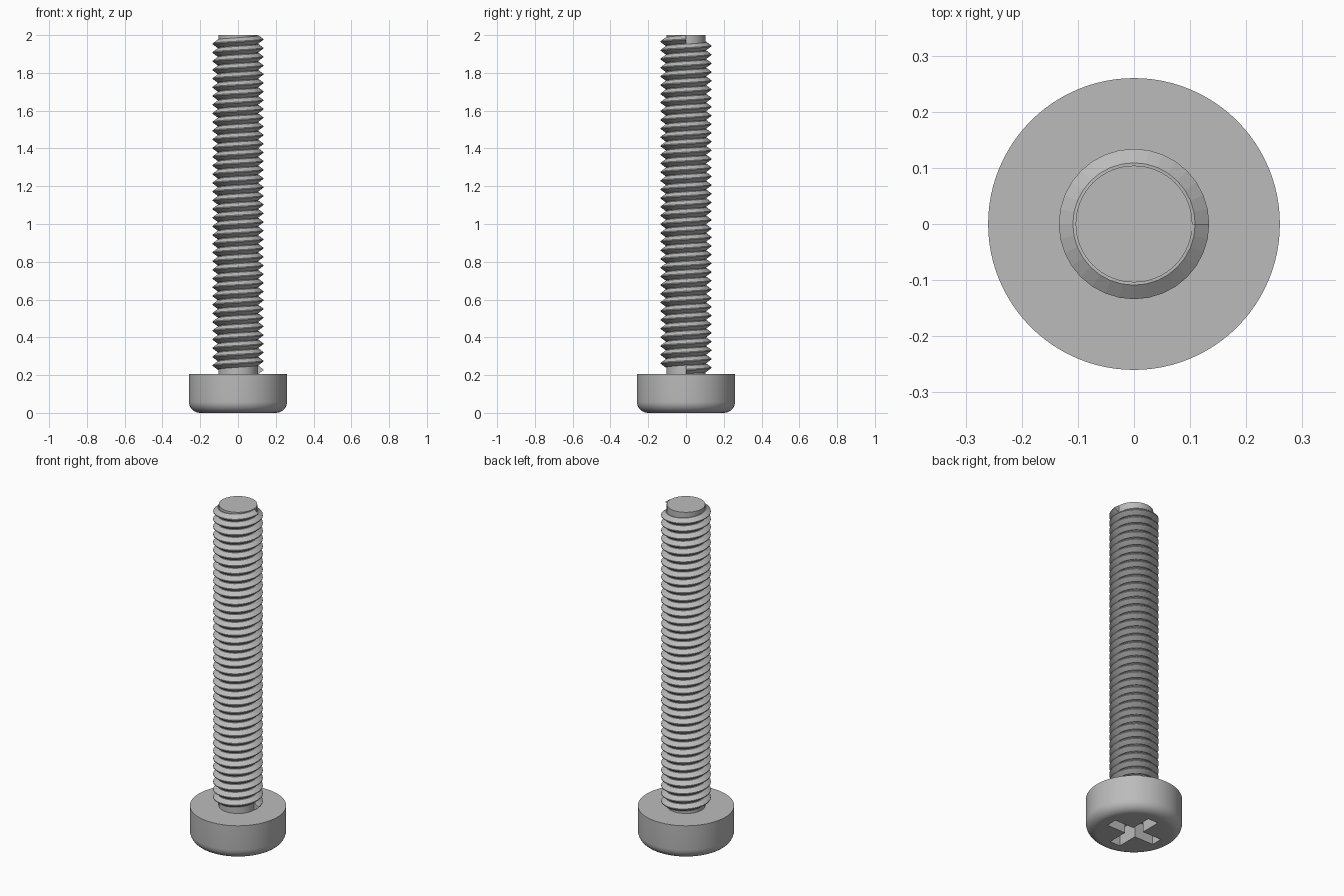
import bpy, bmesh, math
from mathutils import Vector

cube = bpy.data.objects.get("Cube")
if cube:
    bpy.data.objects.remove(cube, do_unlink=True)

steel = bpy.data.materials.new("steel_grey")
steel.use_nodes = True
GREY = (0.5, 0.5, 0.5, 1)
steel.diffuse_color = GREY
steel.node_tree.nodes["Principled BSDF"].inputs["Base Color"].default_value = GREY

HEAD_R, HEAD_H, FILLET = 0.26, 0.205, 0.06
CORE_R, ROOT_R, CREST_R = 0.104, 0.109, 0.134
TURNS, SEGMENTS = 38, 32
PITCH = (2 - HEAD_H) / (TURNS + 1)


def add_object(name, bm):
    bmesh.ops.recalc_face_normals(bm, faces=bm.faces)
    mesh = bpy.data.meshes.new(name)
    bm.to_mesh(mesh)
    bm.free()
    mesh.materials.append(steel)
    obj = bpy.data.objects.new(name, mesh)
    bpy.context.collection.objects.link(obj)
    return obj


def lathe(name, profile, steps):
    """Revolve an (r, z) profile that starts and ends on the axis."""
    bm = bmesh.new()
    verts = [bm.verts.new((r, 0, z)) for r, z in profile]
    edges = [bm.edges.new(pair) for pair in zip(verts, verts[1:])]
    bmesh.ops.spin(bm, geom=verts + edges, cent=(0, 0, 0), axis=(0, 0, 1),
                   angle=math.tau, steps=steps, use_merge=True)
    bmesh.ops.remove_doubles(bm, verts=bm.verts, dist=1e-5)
    return add_object(name, bm)


def smooth(obj):
    bpy.ops.object.select_all(action='DESELECT')
    obj.select_set(True)
    bpy.context.view_layer.objects.active = obj
    bpy.ops.object.shade_smooth_by_angle(angle=math.radians(30))


# Head with a rounded lower rim
arc = [(HEAD_R - FILLET + FILLET * math.sin(a), FILLET - FILLET * math.cos(a))
       for a in (math.pi / 2 * i / 8 for i in range(9))]
head = lathe("head", [(0, 0)] + arc + [(HEAD_R, HEAD_H), (0, HEAD_H)], 96)

# Cross recess cut into the underside
ARM, HALF_W, DEPTH = 0.16, 0.034, 0.1
bm = bmesh.new()
outline = []
for quarter in range(4):
    a = quarter * math.pi / 2
    along, across = Vector((math.cos(a), math.sin(a), 0)), Vector((-math.sin(a), math.cos(a), 0))
    outline += [along * ARM - across * HALF_W, along * ARM + across * HALF_W,
                along * HALF_W + across * HALF_W]
face = bm.faces.new([bm.verts.new(p + Vector((0, 0, -0.02))) for p in outline])
top = bmesh.ops.extrude_face_region(bm, geom=[face])
bmesh.ops.translate(bm, vec=(0, 0, DEPTH + 0.02),
                    verts=[v for v in top["geom"] if isinstance(v, bmesh.types.BMVert)])
cutter = add_object("cross_recess_cutter", bm)
cutter.hide_render = True
cutter.hide_set(True)
cut = head.modifiers.new("cross_recess", 'BOOLEAN')
cut.object = cutter
cut.solver = 'EXACT'
bpy.context.view_layer.objects.active = head
bpy.ops.object.modifier_apply(modifier=cut.name)
bpy.data.objects.remove(cutter, do_unlink=True)
smooth(head)

# Plain core of the shank
core = lathe("core", [(0, HEAD_H - 0.02), (CORE_R, HEAD_H - 0.02), (CORE_R, 2), (0, 2)], 64)
smooth(core)

# Helical thread: a tooth section swept up the core, square-ended
half = PITCH * 0.46
section = [(CORE_R - 0.004, -half), (ROOT_R, -half), (CREST_R, -half * 0.12),
           (CREST_R, half * 0.12), (ROOT_R, half), (CORE_R - 0.004, half)]
bm = bmesh.new()
previous = None
for i in range(TURNS * SEGMENTS + 1):
    a = math.tau * i / SEGMENTS
    mid = HEAD_H + PITCH / 2 + PITCH * i / SEGMENTS
    ring = [bm.verts.new((r * math.cos(a), r * math.sin(a), mid + dz)) for r, dz in section]
    if previous:
        for j in range(len(ring)):
            k = (j + 1) % len(ring)
            bm.faces.new((previous[j], previous[k], ring[k], ring[j]))
    else:
        bm.faces.new(ring)
    previous = ring
bm.faces.new(previous)
add_object("thread", bm)
